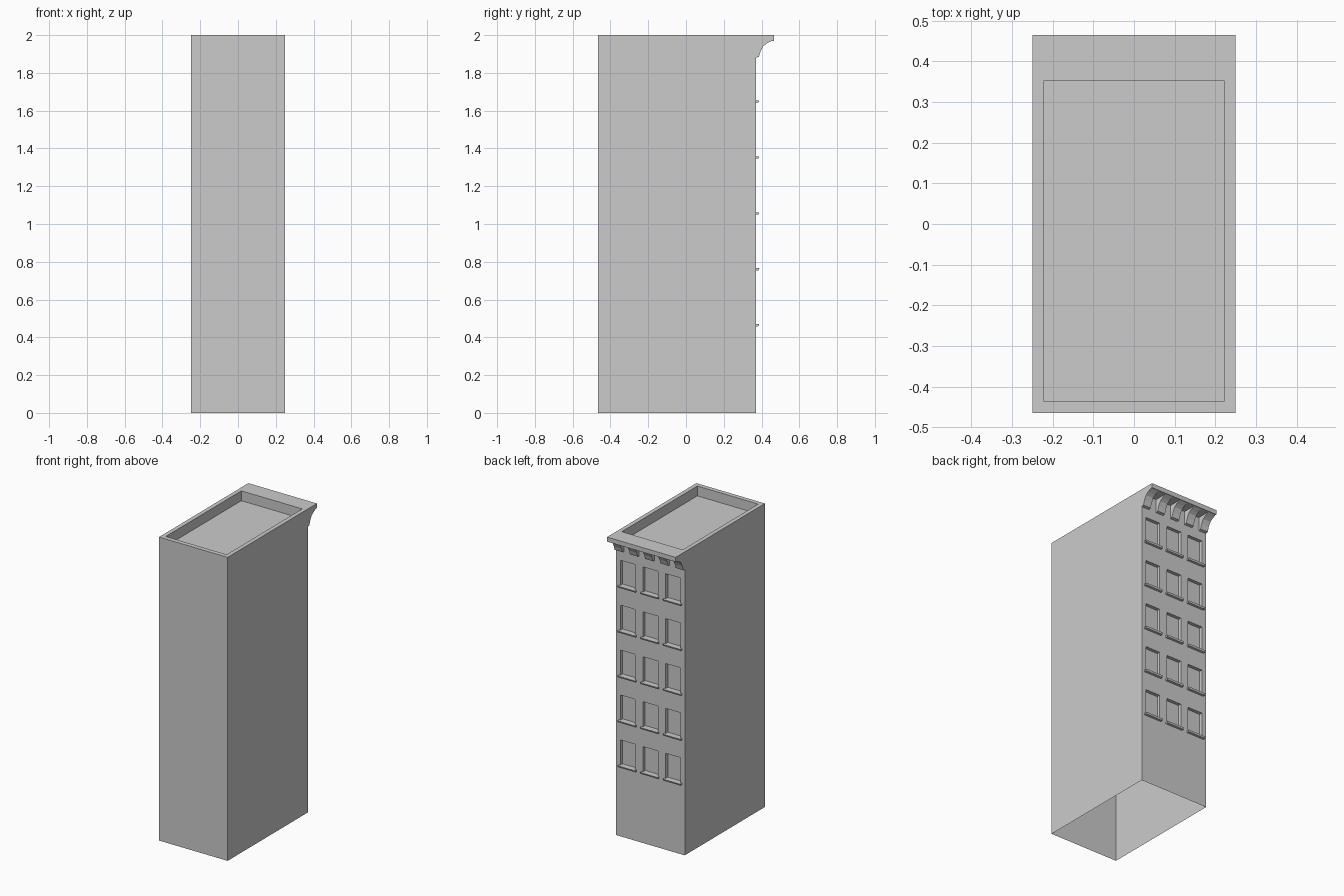
import bpy, bmesh

if "Cube" in bpy.data.objects:
    bpy.data.objects.remove(bpy.data.objects["Cube"])

W, Y0, Y1, H = 0.25, -0.465, 0.37, 2.0      # half width, front, facade plane, height
COLS = [-0.165, 0.0, 0.165]
SILLS = [0.47 + 0.296 * i for i in range(5)]
WIN_W, WIN_H, DEPTH = 0.108, 0.165, 0.022


def finish(name, bm):
    bmesh.ops.remove_doubles(bm, verts=bm.verts, dist=1e-5)
    bmesh.ops.recalc_face_normals(bm, faces=bm.faces)
    me = bpy.data.meshes.new(name)
    bm.to_mesh(me)
    bm.free()
    ob = bpy.data.objects.new(name, me)
    bpy.context.collection.objects.link(ob)
    return ob


def face(bm, *pts):
    return bm.faces.new([bm.verts.new(p) for p in pts])


def prism(name, profile, x0, x1):
    """Extrude a (y, z) profile along x."""
    bm = bmesh.new()
    f = face(bm, *[(x0, y, z) for y, z in profile])
    new = bmesh.ops.extrude_face_region(bm, geom=[f])["geom"]
    bmesh.ops.translate(bm, vec=(x1 - x0, 0, 0),
                        verts=[g for g in new if isinstance(g, bmesh.types.BMVert)])
    return finish(name, bm)


def rect(x, y0, y1, z):
    return [(-x, y0, z), (x, y0, z), (x, y1, z), (-x, y1, z)]


# Building shell: plain walls, parapet, sunken roof, open underneath
bm = bmesh.new()
base, top = rect(W, Y0, Y1, 0), rect(W, Y0, Y1, H)
rim, roof = rect(0.222, -0.435, 0.352, H), rect(0.222, -0.435, 0.352, H - 0.065)
for i in range(4):
    j = (i + 1) % 4
    if i != 2:
        face(bm, base[i], base[j], top[j], top[i])
    face(bm, top[i], top[j], rim[j], rim[i])
    face(bm, rim[i], rim[j], roof[j], roof[i])
face(bm, *roof)

# Window facade: grid of cells, with the openings stepped inwards
xs = [-W] + [c + s * WIN_W / 2 for c in COLS for s in (-1, 1)] + [W]
zs = [0] + [z + d for z in SILLS for d in (0, WIN_H)] + [H]
for i in range(len(xs) - 1):
    for k in range(len(zs) - 1):
        a, b, c, d = xs[i], xs[i + 1], zs[k], zs[k + 1]
        outer = [(b, Y1, c), (a, Y1, c), (a, Y1, d), (b, Y1, d)]
        if i % 2 and k % 2:
            inner = [(x, y - DEPTH, z) for x, y, z in outer]
            face(bm, *inner)
            for m in range(4):
                n = (m + 1) % 4
                face(bm, outer[m], outer[n], inner[n], inner[m])
        else:
            face(bm, *outer)
finish("building_shell", bm)

# Window sills
for z in SILLS:
    for c in COLS:
        prism("window_sill", [(Y1, z - 0.013), (Y1 + 0.014, z - 0.011), (Y1 + 0.018, z),
                              (Y1, z)], c - 0.064, c + 0.064)

# Cornice slab and its five curved brackets
prism("cornice_slab", [(Y1, 1.97), (0.465, 1.97), (0.465, H), (Y1, H)], -W, W)
bracket = [(Y1, 1.88), (0.385, 1.885), (0.395, 1.915), (0.41, 1.943),
           (0.43, 1.957), (0.455, 1.97), (Y1, 1.97)]
for i in range(5):
    c = -0.222 + 0.111 * i
    prism("cornice_bracket", bracket, c - 0.028, c + 0.028)
